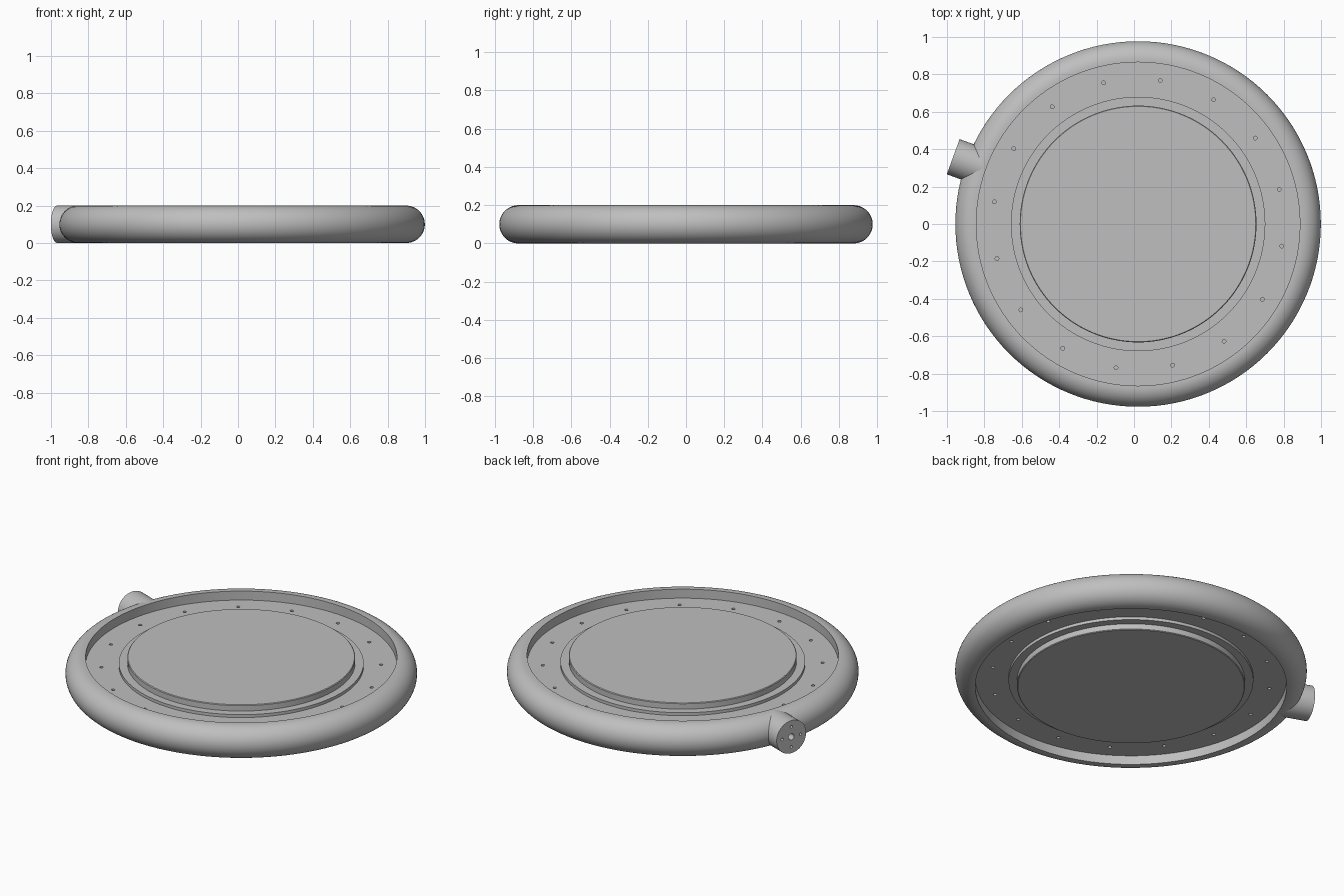
import bpy, bmesh, math
from mathutils import Matrix, Vector

if "Cube" in bpy.data.objects:
    bpy.data.objects.remove(bpy.data.objects["Cube"], do_unlink=True)

CENTRE = Vector((0.022, 0, 0.1))      # middle of the ring
TUBE = 0.1                            # half height of everything
BORE, BEND, STEP, DISC = 0.865, 0.877, 0.68, 0.633
PORT_ANGLE = math.radians(160)

grey = bpy.data.materials.new("plain grey")
grey.use_nodes = True
grey.diffuse_color = (0.52, 0.52, 0.52, 1)
grey.node_tree.nodes["Principled BSDF"].inputs["Base Color"].default_value = (0.52, 0.52, 0.52, 1)


def finish(name, bm):
    bmesh.ops.recalc_face_normals(bm, faces=bm.faces)
    mesh = bpy.data.meshes.new(name)
    bm.to_mesh(mesh)
    bm.free()
    mesh.materials.append(grey)
    obj = bpy.data.objects.new(name, mesh)
    obj.location = CENTRE
    bpy.context.collection.objects.link(obj)
    return obj


def smooth(obj):
    bpy.ops.object.select_all(action="DESELECT")
    obj.select_set(True)
    bpy.context.view_layer.objects.active = obj
    bpy.ops.object.shade_smooth_by_angle(angle=math.radians(35))


def lathe(name, profile, closed=True, steps=128):
    """Turn a (radius, height) outline around the vertical axis."""
    bm = bmesh.new()
    verts = [bm.verts.new((r, 0, z)) for r, z in profile]
    edges = [bm.edges.new(pair) for pair in zip(verts, verts[1:])]
    if closed:
        edges.append(bm.edges.new((verts[-1], verts[0])))
    bmesh.ops.spin(bm, geom=verts + edges, cent=(0, 0, 0), axis=(0, 0, 1),
                   angle=math.tau, steps=steps, use_duplicate=False)
    bmesh.ops.remove_doubles(bm, verts=bm.verts, dist=1e-5)
    return finish(name, bm)


def drill(obj, holes):
    """Cut round holes given as (matrix, radius, length)."""
    bm = bmesh.new()
    for matrix, radius, length in holes:
        bmesh.ops.create_cone(bm, cap_ends=True, segments=16, radius1=radius,
                              radius2=radius, depth=length, matrix=matrix)
    cutter = finish("hole_cutter", bm)
    cutter.hide_render = True
    mod = obj.modifiers.new("holes", "BOOLEAN")
    mod.operation, mod.solver, mod.object = "DIFFERENCE", "EXACT", cutter
    bpy.context.view_layer.objects.active = obj
    bpy.ops.object.modifier_apply(modifier=mod.name)
    bpy.data.objects.remove(cutter, do_unlink=True)


# Outer ring: half-round outside, straight bore inside
arc = [math.pi * (i / 24 - 0.5) for i in range(25)]
ring = [(BEND + TUBE * math.cos(a), TUBE * math.sin(a)) for a in arc]
smooth(lathe("outer_ring", ring + [(BORE, TUBE), (BORE, -TUBE)]))

# Recessed flange with bolt holes on both faces
FLANGE = 0.045
flange = lathe("flange", [(STEP - 0.02, -FLANGE), (BORE + 0.003, -FLANGE),
                          (BORE + 0.003, FLANGE), (STEP - 0.02, FLANGE)])
bolts = []
for i in range(16):
    a = PORT_ANGLE + math.tau * (i + 0.5) / 16
    for side in (-1, 1):
        spot = Matrix.Translation((0.777 * math.cos(a), 0.777 * math.sin(a), side * FLANGE))
        bolts.append((spot, 0.01, 0.06))
drill(flange, bolts)
smooth(flange)

# Central disc with a stepped shoulder on both faces
SHOULDER = 0.063
EDGE = 0.004
half = [(0, TUBE), (DISC - EDGE, TUBE), (DISC, TUBE - EDGE), (DISC, SHOULDER), (STEP, SHOULDER)]
smooth(lathe("centre_disc", half + [(r, -z) for r, z in reversed(half)], closed=False))

# Side port: round stub pointing outwards, with a bore and four screw holes
START, END = 0.88, 1.052
outward = Matrix.Rotation(PORT_ANGLE, 4, "Z") @ Matrix.Rotation(math.pi / 2, 4, "Y")
bm = bmesh.new()
bmesh.ops.create_cone(bm, cap_ends=True, segments=64, radius1=TUBE, radius2=TUBE, depth=END - START,
                      matrix=outward @ Matrix.Translation((0, 0, (START + END) / 2)))
port = finish("side_port", bm)
holes = [(outward @ Matrix.Translation((0, 0, END)), 0.019, 0.2)]
for i in range(4):
    a = i * math.pi / 2
    spot = Matrix.Translation((0.062 * math.cos(a), 0.062 * math.sin(a), END))
    holes.append((outward @ spot, 0.008, 0.08))
drill(port, holes)
smooth(port)
